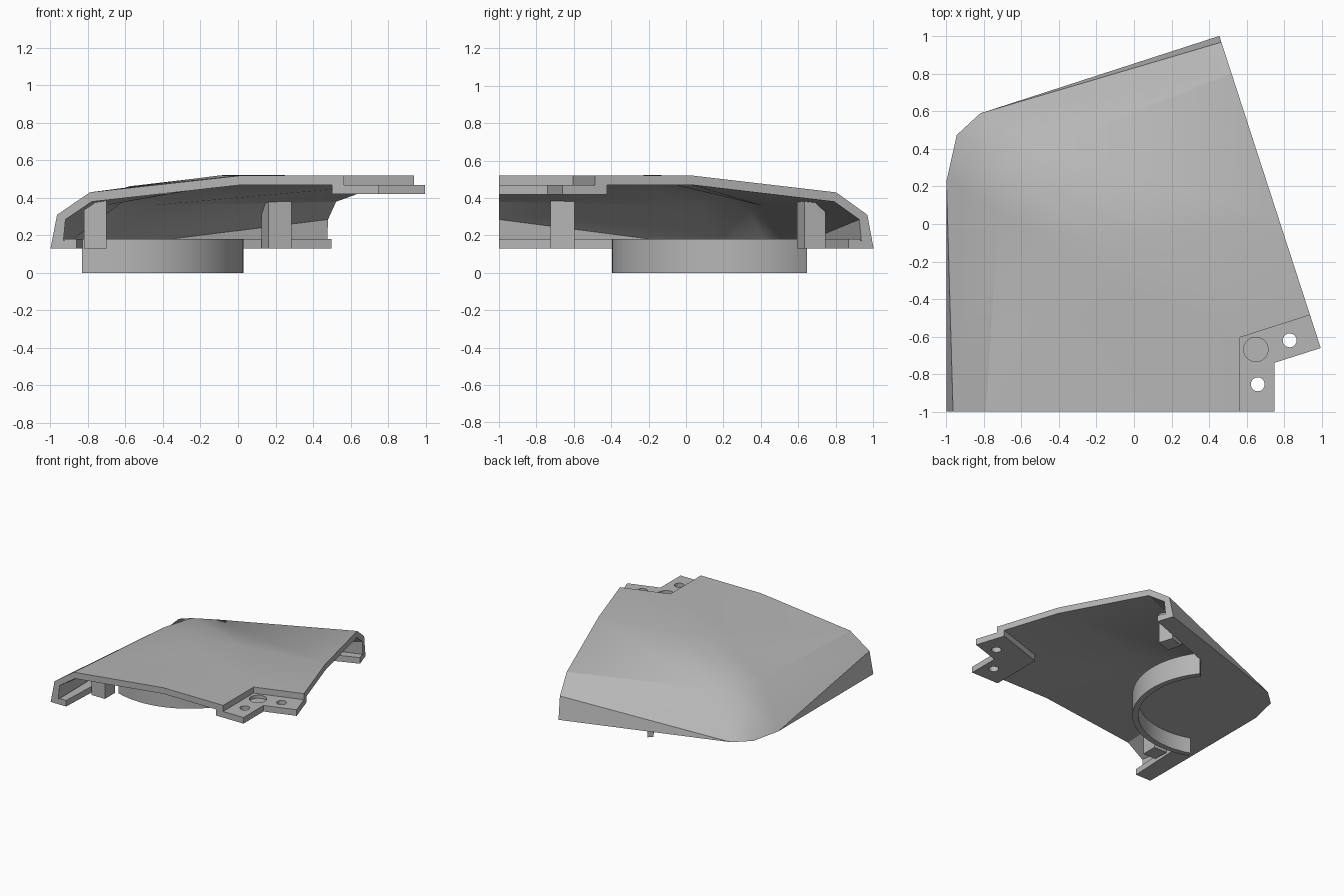
import bpy, bmesh
from math import cos, sin, pi, radians
from mathutils import Vector

if "Cube" in bpy.data.objects:
    bpy.data.objects.remove(bpy.data.objects["Cube"])

grey = bpy.data.materials.new("plain grey")
grey.use_nodes = True
colour = (0.47, 0.47, 0.47, 1)
grey.diffuse_color = colour
grey.node_tree.nodes["Principled BSDF"].inputs["Base Color"].default_value = colour

# The panel is one fifth of a ring around this hub, mirrored about its middle
HUB = Vector((1.106, -1, 0))
AXIS = Vector((cos(radians(144)), sin(radians(144)), 0))


def mirror(p):
    v = Vector(p) - HUB
    flat = Vector((v.x, v.y, 0))
    m = 2 * flat.dot(AXIS) * AXIS - flat
    return HUB + m + Vector((0, 0, v.z))


def toward_hub(p, dist, dz=0):
    v = HUB - Vector(p)
    v.z = 0
    return Vector(p) + v.normalized() * dist + Vector((0, 0, dz))


def finish(name, bm, smooth=False):
    bmesh.ops.remove_doubles(bm, verts=bm.verts, dist=0.0005)
    bmesh.ops.recalc_face_normals(bm, faces=bm.faces)
    mesh = bpy.data.meshes.new(name)
    bm.to_mesh(mesh)
    bm.free()
    obj = bpy.data.objects.new(name, mesh)
    bpy.context.collection.objects.link(obj)
    mesh.materials.append(grey)
    if smooth:
        bpy.ops.object.select_all(action="DESELECT")
        obj.select_set(True)
        bpy.context.view_layer.objects.active = obj
        bpy.ops.object.shade_smooth_by_angle(angle=radians(30))
    return obj


def prism(name, bottom, top, smooth=False):
    bm = bmesh.new()
    low = [bm.verts.new(p) for p in bottom]
    high = [bm.verts.new(p) for p in top]
    bm.faces.new(low)
    bm.faces.new(high)
    for i in range(len(low)):
        j = (i + 1) % len(low)
        bm.faces.new((low[i], low[j], high[j], high[i]))
    return finish(name, bm, smooth)


def slab(name, outline, z0, z1, smooth=False):
    return prism(name, [(x, y, z0) for x, y in outline],
                 [(x, y, z1) for x, y in outline], smooth)


# Shell: columns run from the rim over the wall, knee and ridge to the hub corner
corner = (0.565, -0.605, 0.52)
front = [(-1, -1, 0.13), (-0.965, -1, 0.31), (-0.79, -1, 0.43),
         (0.02, -1, 0.52), (0.565, -1, 0.52)]
side = [(-1, 0.23, 0.13), (-1, 0.23, 0.13), (-0.72, 0.06, 0.41),
        (-0.1, -0.33, 0.52), corner]
middle = [(-0.945, 0.475, 0.13), (-0.8, 0.375, 0.34), (-0.58, 0.226, 0.462),
          (-0.07, -0.145, 0.522), corner]
back_side = [mirror(p) for p in side]
back_side[0] = back_side[1] = Vector((-0.82, 0.59, 0.13))
back_side[4] = Vector(corner)
columns = [front, side, middle, back_side, [mirror(p) for p in front]]
insets = [(0.065, 0), (0.045, -0.025), (0.01, -0.05), (0, -0.05), (0, -0.05)]


def inner_column(col):
    out = []
    for p, (d, dz) in zip(col, insets):
        q = toward_hub(p, d, dz)
        if q.z < 0.13:
            q = toward_hub(p, insets[0][0])
        out.append(q)
    return out


bm = bmesh.new()


def patch(a, b, c, d):
    pts = []
    for p in (a, b, c, d):
        if all((Vector(p) - q).length > 0.001 for q in pts):
            pts.append(Vector(p))
    if len(pts) > 2:
        bm.faces.new([bm.verts.new(p) for p in pts])


inner = [inner_column(c) for c in columns]
for grid in (columns, inner):
    for a, b in zip(grid, grid[1:]):
        for r in range(4):
            patch(a[r], b[r], b[r + 1], a[r + 1])
for c in (0, -1):                       # cut ends
    for r in range(4):
        patch(columns[c][r], columns[c][r + 1], inner[c][r + 1], inner[c][r])
for r in (0, -1):                       # rim and hub edges
    for c in range(4):
        patch(columns[c][r], columns[c + 1][r], inner[c + 1][r], inner[c][r])
finish("shell", bm, True)

# Curved collar under the shell, open toward the outer corner
CX, CY, R = -0.617, 0.252, 0.647


def arc(radius, count=32, half=73.5):
    pts = []
    for i in range(count + 1):
        a = radians(-36 - half + 2 * half * i / count)
        pts.append((CX + radius * cos(a), CY + radius * sin(a)))
    return pts


slab("collar", arc(R) + arc(R - 0.045)[::-1], 0, 0.18, True)

# Base flange between the rim and the collar
rim = [c[0] for c in columns]
inside = [Vector((x, y, 0.13)) for x, y in arc(R - 0.01)[::-1]]
front_end = Vector((-0.86, -1, 0.13))
inside = [mirror(front_end)] + inside + [front_end]
prism("base_flange", [toward_hub(p, 0.02) for p in rim] + inside,
      [toward_hub(p, 0.08, 0.05) for p in rim]
      + [p + Vector((0, 0, 0.05)) for p in inside])

# Support posts
post = [(-0.82, -0.725), (-0.7, -0.725), (-0.7, -0.595), (-0.82, -0.595)]
low = [(x, y, 0.13) for x, y in post]
high = [(x, y, 0.365 if x < -0.8 else 0.4) for x, y in post]
prism("front_post", low, high)
prism("back_post", [mirror(p) for p in low], [mirror(p) for p in high])

# Mounting tab with two bolt holes and a shallow round recess
half_tab = [(0.5, -0.56), (0.5, -1), (0.75, -1), (0.75, -0.74)]
outline = half_tab + [tuple(mirror((x, y, 0)))[:2] for x, y in half_tab[2:0:-1]]
tab = slab("mounting_tab", outline, 0.42, 0.47)


def circle(x, y, r, n=32):
    return [(x + r * cos(2 * pi * i / n), y + r * sin(2 * pi * i / n)) for i in range(n)]


hole = (0.66, -0.855, 0)
hole_2 = mirror(hole)
cutters = [slab("hole_cutter", circle(hole[0], hole[1], 0.037), 0.3, 0.6),
           slab("hole_cutter", circle(hole_2.x, hole_2.y, 0.037), 0.3, 0.6),
           slab("recess_cutter", circle(0.65, -0.669, 0.065), 0.445, 0.6)]
for cutter in cutters:
    cutter.hide_render = True
    mod = tab.modifiers.new("cut", "BOOLEAN")
    mod.operation = "DIFFERENCE"
    mod.solver = "EXACT"
    mod.object = cutter
bpy.context.view_layer.update()
cut_mesh = bpy.data.meshes.new_from_object(
    tab.evaluated_get(bpy.context.evaluated_depsgraph_get()))
tab.modifiers.clear()
tab.data = cut_mesh
for cutter in cutters:
    bpy.data.objects.remove(cutter)
